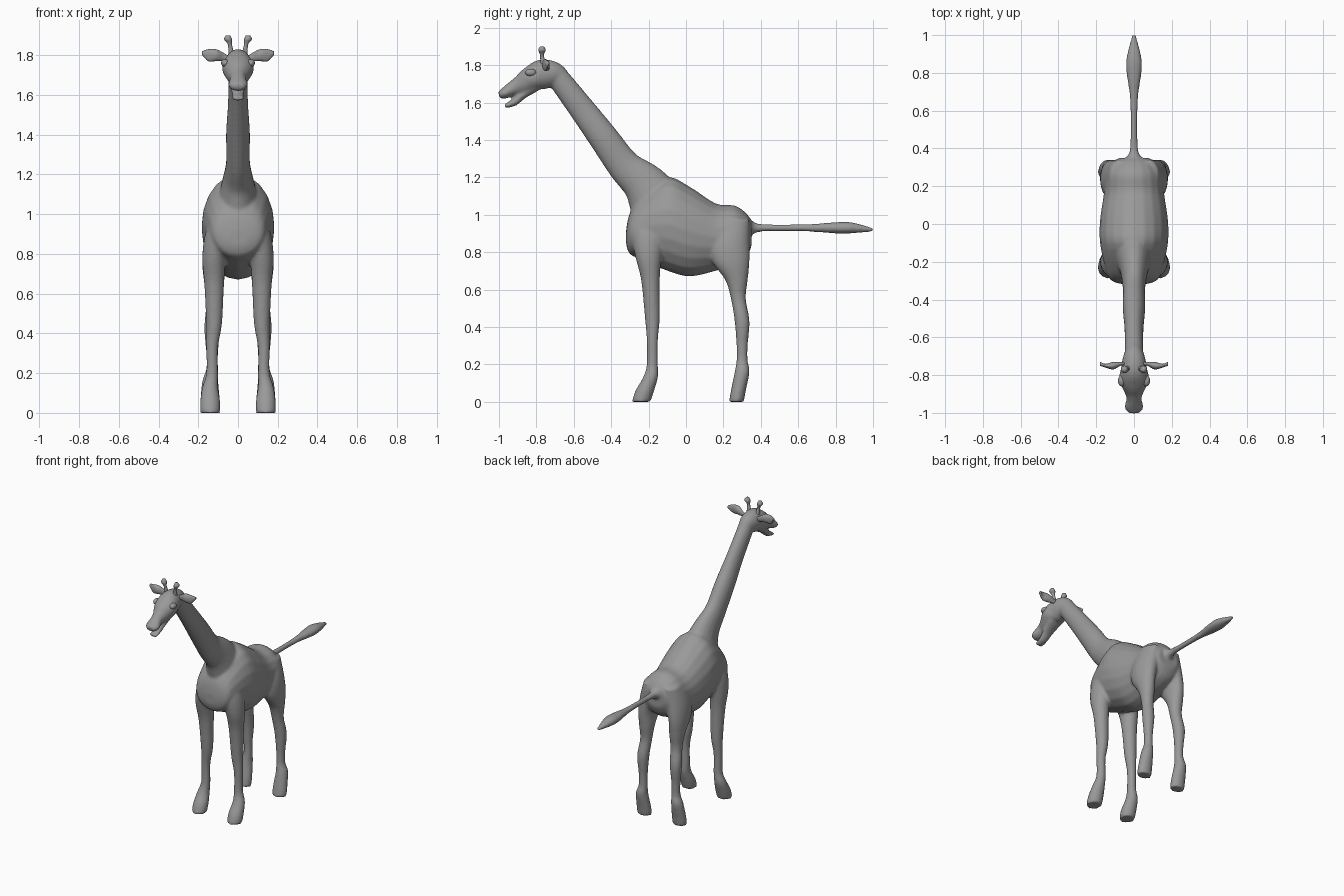
import bpy, bmesh, math
from mathutils import Vector

cube = bpy.data.objects.get("Cube")
if cube:
    bpy.data.objects.remove(cube)

RIGHTWARD, BACKWARD, UPWARD = Vector((1, 0, 0)), Vector((0, 1, 0)), Vector((0, 0, 1))

hide = bpy.data.materials.new("grey_hide")
hide.use_nodes = True
hide.diffuse_color = (0.32, 0.32, 0.32, 1)
hide.node_tree.nodes["Principled BSDF"].inputs["Base Color"].default_value = hide.diffuse_color


def refine(stations, steps=4):
    """Run a Catmull-Rom curve through the stations."""
    last = len(stations) - 1
    curve = []
    for i in range(last):
        before, start, end, after = (stations[max(0, min(last, i + k))] for k in (-1, 0, 1, 2))
        pull_out, pull_in = (end - before) / 2, (after - start) / 2
        for step in range(steps):
            t = step / steps
            ease = t * t * (3 - 2 * t)
            curve.append(start.lerp(end, ease)
                         + pull_out * t * (1 - t) ** 2 - pull_in * t * t * (1 - t))
    return curve + [stations[last]]


def loft(bm, stations, side=1, across=RIGHTWARD, along=None, sides=20):
    """Elliptical skin through stations of x, y, z, half width and half depth.
    Rings face the fixed direction 'along', or else follow the path."""
    curve = refine([Vector(station) for station in stations])
    centres = [Vector((side * c[0], c[1], c[2])) for c in curve]
    rings = []
    for i, (centre, station) in enumerate(zip(centres, curve)):
        path = centres[min(i + 1, len(centres) - 1)] - centres[max(i - 1, 0)]
        deep = (along or path).cross(across).normalized()
        ring = []
        for k in range(sides):
            angle = math.tau * k / sides
            ring.append(bm.verts.new(centre + across * station[3] * math.cos(angle)
                                     + deep * station[4] * math.sin(angle)))
        rings.append(ring)
    faces = [bm.faces.new(rings[0]), bm.faces.new(rings[-1])]
    for ring, following in zip(rings, rings[1:]):
        for k in range(sides):
            faces.append(bm.faces.new((ring[k - 1], ring[k], following[k], following[k - 1])))
    bmesh.ops.recalc_face_normals(bm, faces=faces)


def finish(bm, name):
    mesh = bpy.data.meshes.new(name)
    bm.to_mesh(mesh)
    bm.free()
    mesh.materials.append(hide)
    mesh.shade_smooth()
    part = bpy.data.objects.new(name, mesh)
    bpy.context.collection.objects.link(part)
    return part


torso = [(0, -.32, .88, .05, .04), (0, -.3, .9, .12, .11), (0, -.24, .93, .15, .17),
         (0, -.1, .95, .18, .25), (0, .02, .91, .18, .24), (0, .16, .88, .16, .18),
         (0, .26, .89, .15, .16), (0, .32, .89, .12, .12), (0, .35, .9, .08, .07)]
neck = [(0, -.13, 1.02, .12, .17), (0, -.22, 1.16, .08, .12), (0, -.33, 1.26, .06, .09),
        (0, -.44, 1.41, .06, .08), (0, -.56, 1.57, .05, .07), (0, -.69, 1.74, .05, .06)]
head = [(0, -.66, 1.73, .04, .05), (0, -.71, 1.75, .06, .07), (0, -.77, 1.75, .07, .08),
        (0, -.82, 1.73, .08, .07), (0, -.87, 1.7, .06, .06), (0, -.92, 1.68, .04, .04),
        (0, -.97, 1.65, .05, .03), (0, -1, 1.64, .03, .02)]
jaw = [(0, -.8, 1.68, .05, .02), (0, -.87, 1.64, .04, .02),
       (0, -.92, 1.6, .03, .02), (0, -.97, 1.58, .03, .01)]
tail = [(0, .3, .93, .05, .07), (0, .35, .93, .04, .04), (0, .41, .93, .02, .02),
        (0, .65, .93, .02, .02), (0, .8, .93, .04, .03), (0, .88, .93, .04, .03),
        (0, 1, .92, .01, .01)]
front_leg = [(.09, -.2, .98, .05, .08), (.1, -.2, .88, .07, .09), (.12, -.2, .77, .06, .07),
             (.12, -.19, .65, .05, .05), (.12, -.18, .45, .04, .04), (.13, -.18, .33, .03, .03),
             (.13, -.18, .2, .03, .03), (.14, -.19, .13, .04, .04),
             (.14, -.22, .06, .05, .05), (.14, -.24, 0, .05, .05)]
hind_leg = [(.08, .25, .98, .05, .09), (.1, .23, .86, .07, .11), (.12, .24, .75, .06, .1),
            (.12, .27, .65, .05, .06), (.12, .28, .55, .04, .04), (.13, .3, .43, .04, .04),
            (.13, .3, .3, .03, .03), (.13, .3, .22, .03, .03), (.14, .3, .16, .04, .04),
            (.14, .28, .06, .05, .04), (.14, .27, 0, .05, .04)]
ear = [(.04, -.74, 1.78, .01, .01), (.07, -.74, 1.79, .02, .01), (.11, -.75, 1.8, .03, .02),
       (.15, -.75, 1.8, .03, .01), (.18, -.74, 1.81, .01, .01)]
horn = [(.03, -.76, 1.78, .02, .02), (.04, -.77, 1.85, .01, .01),
        (.05, -.77, 1.88, .02, .02), (.05, -.77, 1.9, .01, .01)]

# Torso, neck, head, jaw, tail and legs fused into one skin
bm = bmesh.new()
loft(bm, torso, along=BACKWARD)
for part in (neck, head, jaw, tail):
    loft(bm, part)
for side in (1, -1):
    for leg in (front_leg, hind_leg):
        loft(bm, leg, side, along=UPWARD)
body = finish(bm, "giraffe_body")
fuse = body.modifiers.new("fuse", "REMESH")
fuse.mode = "VOXEL"
fuse.voxel_size = 0.009
fuse.use_smooth_shade = True
relax = body.modifiers.new("relax", "SMOOTH")
relax.iterations = 5

# Ears, horns and brows on both sides of the head
for side, label in ((1, "left"), (-1, "right")):
    bm = bmesh.new()
    loft(bm, ear, side, across=UPWARD, along=RIGHTWARD)
    finish(bm, label + "_ear")

    bm = bmesh.new()
    loft(bm, horn, side)
    finish(bm, label + "_horn")

    bm = bmesh.new()
    bmesh.ops.create_uvsphere(bm, u_segments=16, v_segments=10, radius=1)
    bmesh.ops.scale(bm, vec=(.02, .03, .02), verts=bm.verts)
    bmesh.ops.translate(bm, vec=(side * .065, -.83, 1.76), verts=bm.verts)
    finish(bm, label + "_brow")
